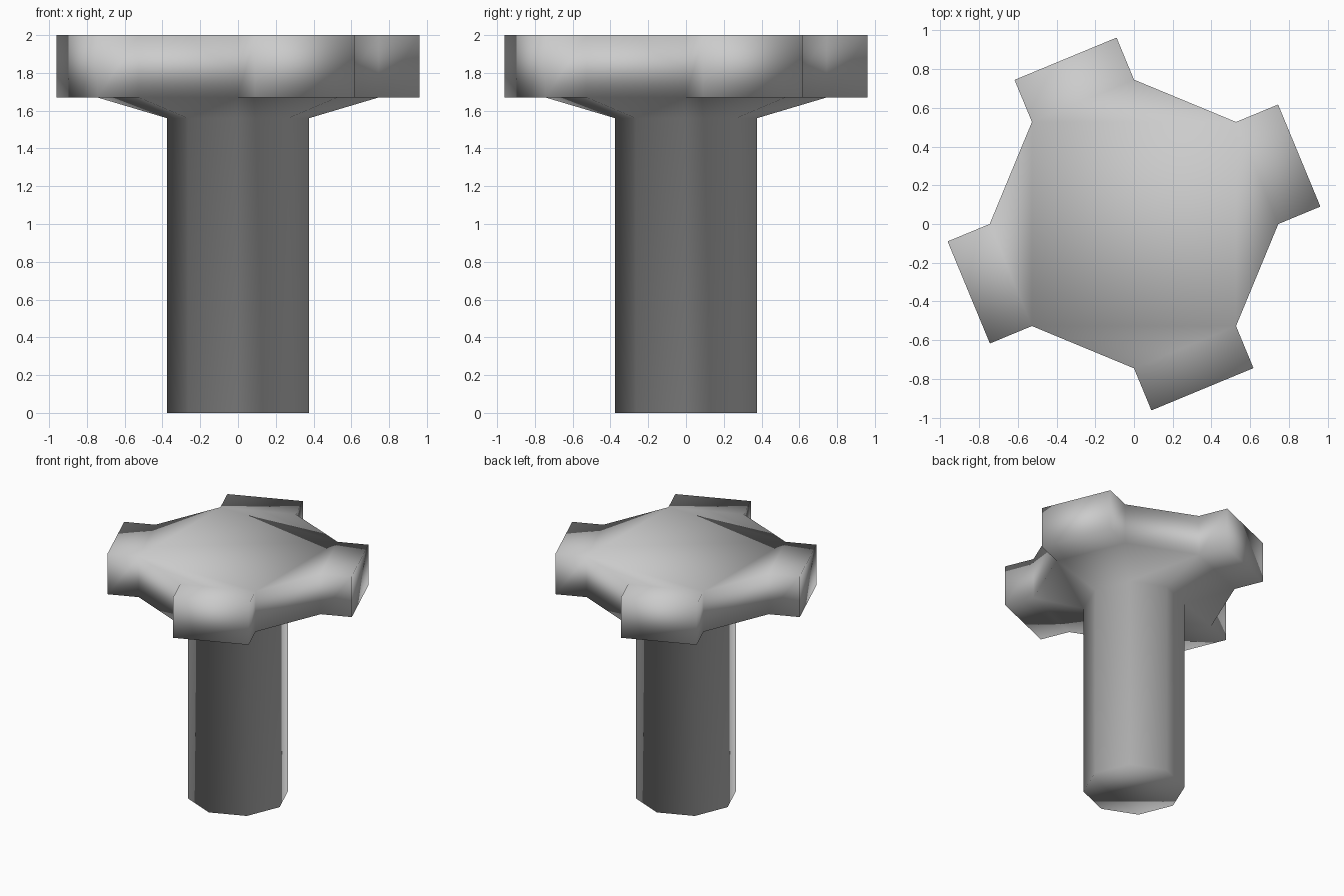
import bpy, bmesh, math
from mathutils import Vector

if "Cube" in bpy.data.objects:
    bpy.data.objects.remove(bpy.data.objects["Cube"])

SIDES = 8
# Profile of (radius, height) from foot to top
PROFILE = [(0.375, 0.0), (0.375, 1.56), (0.745, 1.67), (0.745, 2.0)]
ARM = 0.235

bm = bmesh.new()

# Octagonal shaft, flare and head
rings = []
for r, z in PROFILE:
    rings.append([bm.verts.new((r * math.cos(math.tau * i / SIDES),
                                r * math.sin(math.tau * i / SIDES), z))
                  for i in range(SIDES)])
bm.faces.new(list(reversed(rings[0])))
head_sides = []
for lo, hi in zip(rings, rings[1:]):
    head_sides = []
    for i in range(SIDES):
        j = (i + 1) % SIDES
        head_sides.append(bm.faces.new((lo[i], lo[j], hi[j], hi[i])))
bm.faces.new(rings[-1])

# Four grip arms pushed out of every second head side
bm.normal_update()
arms = bmesh.ops.extrude_discrete_faces(bm, faces=head_sides[::2])["faces"]
for k, f in enumerate(arms):
    c = f.calc_center_median()
    out = Vector((c.x, c.y, 0)).normalized()
    bmesh.ops.translate(bm, verts=list(f.verts), vec=out * ARM)

bmesh.ops.remove_doubles(bm, verts=bm.verts[:], dist=0.0005)
bmesh.ops.recalc_face_normals(bm, faces=bm.faces[:])
for f in bm.faces:
    f.smooth = True

mesh = bpy.data.meshes.new("handle_knob")
bm.to_mesh(mesh)
bm.free()

# Single grey material
mat = bpy.data.materials.new("light grey")
mat.diffuse_color = (0.6, 0.6, 0.6, 1)
mat.use_nodes = True
mat.node_tree.nodes["Principled BSDF"].inputs["Base Color"].default_value = mat.diffuse_color
mesh.materials.append(mat)
obj = bpy.data.objects.new("handle_knob", mesh)
bpy.context.collection.objects.link(obj)
